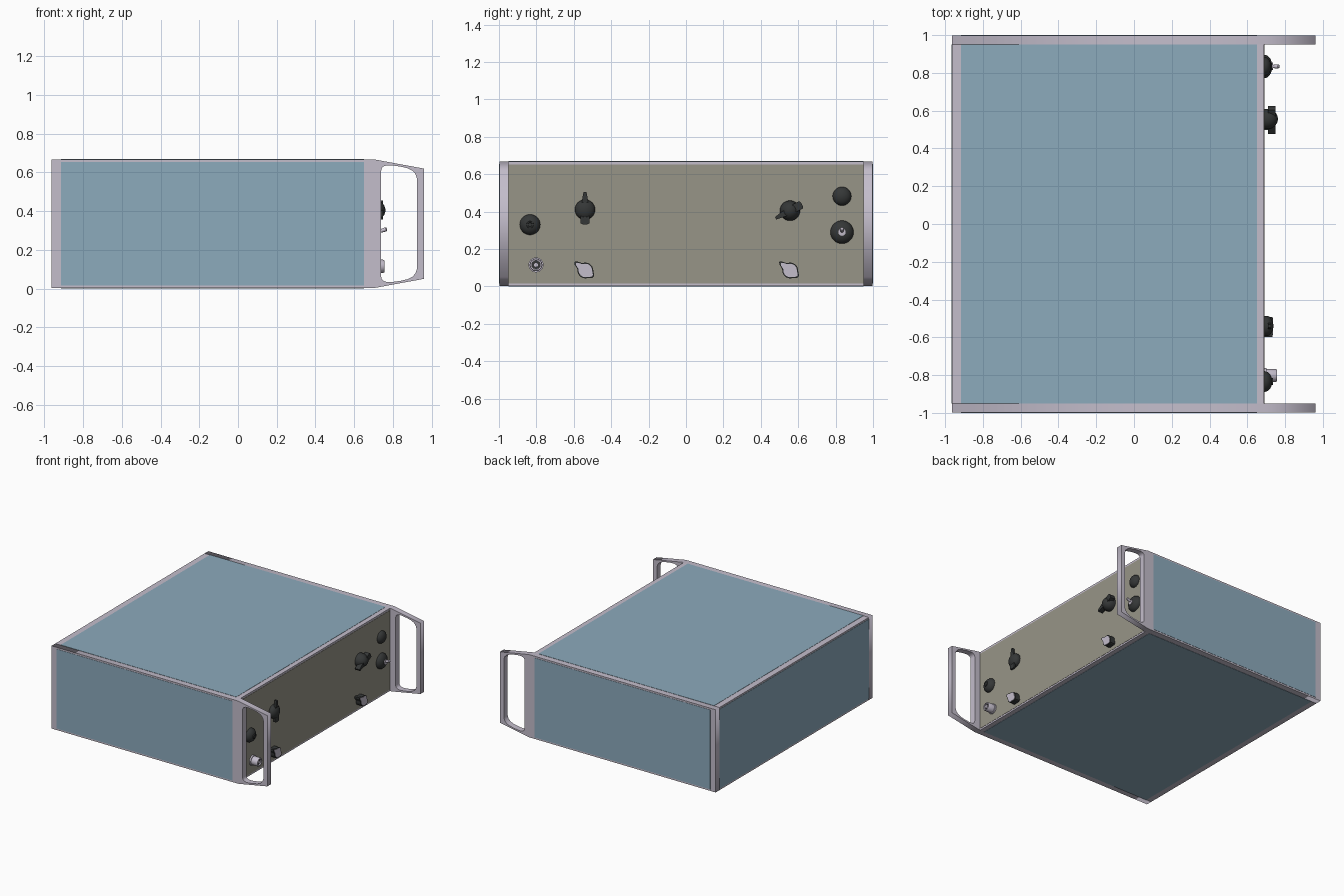
import bpy, bmesh, math
from mathutils import Matrix, Vector

if "Cube" in bpy.data.objects:
    bpy.data.objects.remove(bpy.data.objects["Cube"])


def material(name, rgb):
    m = bpy.data.materials.new(name)
    m.diffuse_color = (*rgb, 1)
    m.use_nodes = True
    m.node_tree.nodes["Principled BSDF"].inputs["Base Color"].default_value = m.diffuse_color
    return m


LAVENDER = material("lavender_grey_metal", (0.55, 0.51, 0.60))
BLUE = material("steel_blue_cover", (0.265, 0.405, 0.505))
OLIVE = material("olive_grey_face", (0.31, 0.30, 0.245))
BLACK = material("black_plastic", (0.035, 0.038, 0.038))

H = 0.67        # case height
FACE = 0.69     # x of the control face


def finish(name, bm, mat, smooth=False):
    bmesh.ops.recalc_face_normals(bm, faces=bm.faces[:])
    me = bpy.data.meshes.new(name)
    bm.to_mesh(me)
    bm.free()
    me.materials.append(mat)
    ob = bpy.data.objects.new(name, me)
    bpy.context.collection.objects.link(ob)
    if smooth:
        bpy.ops.object.select_all(action='DESELECT')
        ob.select_set(True)
        bpy.context.view_layer.objects.active = ob
        bpy.ops.object.shade_smooth_by_angle(angle=math.radians(40))
    return ob


def box(name, lo, hi, mat):
    lo, hi = Vector(lo), Vector(hi)
    bm = bmesh.new()
    bmesh.ops.create_cube(bm, size=1, matrix=Matrix.Translation((lo + hi) / 2)
                          @ Matrix.Diagonal((*(hi - lo), 1)))
    return finish(name, bm, mat)


def lathe(name, y, z, profile, mat, segs=28):
    """Revolve (x offset, radius) pairs around an axis leaving the face."""
    bm = bmesh.new()
    vs = [bm.verts.new((FACE + x, y + r, z)) for x, r in profile]
    es = [bm.edges.new(p) for p in zip(vs, vs[1:])]
    bmesh.ops.spin(bm, geom=vs + es, cent=(0, y, z), axis=(1, 0, 0),
                   angle=math.tau, steps=segs)
    bmesh.ops.remove_doubles(bm, verts=bm.verts[:], dist=1e-5)
    return finish(name, bm, mat, True)


def prism(name, y, z, outline, x0, x1, mat, angle=0, scale=1.0, taper=1.0):
    """Extrude a yz outline out of the face, turned by angle."""
    c, s = math.cos(angle), math.sin(angle)
    bm = bmesh.new()
    rings = []
    for x, k in ((x0, scale), (x1, scale * taper)):
        rings.append([bm.verts.new((FACE + x, y + k * (u * c - v * s),
                                    z + k * (u * s + v * c))) for u, v in outline])
    a, b = rings
    bm.faces.new(a)
    bm.faces.new(b)
    n = len(outline)
    for i in range(n):
        j = (i + 1) % n
        bm.faces.new((a[i], a[j], b[j], b[i]))
    return finish(name, bm, mat)


def dome(r, h, steps=7):
    return [(h * math.sin(t), r * math.cos(t))
            for t in (i * math.pi / 2 / steps for i in range(steps + 1))]


# Case body with flush cover plates
E = 0.002
box("case_body", (-0.965 + E, -0.95, E), (FACE - E, 0.95, H - E), LAVENDER)
for nm, z0, z1 in (("bottom", 0, 0.01), ("top", H - 0.01, H)):
    box(nm + "_cover", (-0.915, -0.95, z0), (0.65, 0.95, z1), BLUE)
box("rear_cover", (-0.965, -0.95, 0.015), (-0.957, 0.95, 0.655), BLUE)
box("control_face", (FACE - 0.008, -0.95, 0.015), (FACE, 0.95, 0.652), OLIVE)

# Side plates whose ends form the handles
outer = [(-0.965 + E, E), (0.70, E), (0.96, 0.05), (0.96, H - 0.05),
         (0.70, H - E), (-0.965 + E, H - E)]
half = [(0.74, 0.61), (0.743, 0.622), (0.752, 0.631), (0.77, 0.637), (0.80, 0.636),
        (0.84, 0.630), (0.875, 0.622), (0.90, 0.610), (0.917, 0.592), (0.924, 0.57)]
hole = half + [(x, H - z) for x, z in reversed(half)]
for side, nm in ((-1, "front"), (1, "back")):
    cu = bpy.data.curves.new("plate_outline", 'CURVE')
    cu.dimensions, cu.fill_mode, cu.extrude = '2D', 'BOTH', 0.024
    for pts in (outer, hole):
        sp = cu.splines.new('POLY')
        sp.points.add(len(pts) - 1)
        for p, (x, z) in zip(sp.points, pts):
            p.co = (x, z, 0, 1)
        sp.use_cyclic_u = True
    tmp = bpy.data.objects.new("plate_outline", cu)
    bpy.context.collection.objects.link(tmp)
    bpy.context.view_layer.update()
    me = bpy.data.meshes.new_from_object(
        tmp.evaluated_get(bpy.context.evaluated_depsgraph_get()))
    bpy.data.objects.remove(tmp)
    bm = bmesh.new()
    bm.from_mesh(me)
    bmesh.ops.remove_doubles(bm, verts=bm.verts[:], dist=1e-5)
    bm.transform(Matrix.Translation((0, side * 0.974, 0))
                 @ Matrix.Rotation(math.pi / 2, 4, 'X'))
    finish(nm + "_side_plate_with_handle", bm, LAVENDER)
    box(nm + "_side_cover", (-0.915, min(side, side * 0.99), 0.015),
        (0.65, max(side, side * 0.99), 0.655), BLUE)

# Pointer knobs: round body with a tapered bar, narrow end pointing along +u
bar = [(0.095, -0.008), (0.095, 0.008), (0.05, 0.016), (-0.03, 0.024),
       (-0.072, 0.024), (-0.078, 0.012), (-0.078, -0.012), (-0.072, -0.024),
       (-0.03, -0.024), (0.05, -0.016)]
for nm, y, z, ang, h in (("left", -0.54, 0.41, math.pi / 2, 0.048),
                         ("right", 0.556, 0.405, math.radians(208), 0.072)):
    lathe(nm + "_knob_body", y, z, [(0, 0.054), (0.012, 0.054)] +
          [(0.012 + x, r) for x, r in dome(0.054, h - 0.012)], BLACK)
    prism(nm + "_knob_pointer", y, z, bar, 0.02, h - 0.012, BLACK, ang,
          0.92 if nm == "right" else 1)

# Lower dials: black pointed grips with a light face
grip = []
for i in range(40):
    t = i * math.tau / 40
    d = math.remainder(t, math.tau)
    e = math.remainder(t - math.pi, math.tau)
    r = 0.042 + 0.033 * math.exp(-(d / 0.28) ** 2) + 0.014 * math.exp(-(e / 0.35) ** 2)
    grip.append((r * math.cos(t), r * math.sin(t)))
for nm, y in (("left", -0.538), ("right", 0.557)):
    ang = math.radians(142)
    prism(nm + "_dial_grip", y, 0.085, grip, 0, 0.042, BLACK, ang)
    prism(nm + "_dial_face", y, 0.085, grip, 0.038, 0.045, LAVENDER, ang, 0.85)

# Dome buttons
lathe("left_button", -0.834, 0.33, dome(0.055, 0.042), BLACK)
lathe("left_button_ring", -0.834, 0.33, [(0.035, 0.02), (0.045, 0.018),
      (0.045, 0.012), (0.041, 0.010), (0.041, 0)], BLACK)
lathe("right_button", 0.834, 0.482, dome(0.05, 0.036), BLACK)

# Toggle switch: domed base, collar and tilted lever
lathe("toggle_base", 0.834, 0.29, dome(0.062, 0.042), BLACK)
lathe("toggle_collar", 0.834, 0.29, [(0.03, 0.02), (0.046, 0.02), (0.048, 0)], LAVENDER, 16)
lever = lathe("toggle_lever", 0, 0, [(-FACE, 0.008), (0.042 - FACE, 0.011),
              (0.047 - FACE, 0.007), (0.048 - FACE, 0)], LAVENDER, 16)
lever.location = (FACE + 0.034, 0.834, 0.293)
lever.rotation_euler = (0, math.radians(-18), 0)

# Socket connector: flange, barrel, dark bore and centre pin
y, z = -0.802, 0.115
lathe("socket_barrel", y, z, [(0, 0.04), (0.012, 0.04), (0.012, 0.034), (0.06, 0.034),
      (0.066, 0.031), (0.066, 0.023), (0.05, 0.023), (0.05, 0)], LAVENDER)
lathe("socket_bore", y, z, [(0.05, 0.0225), (0.053, 0.0225), (0.053, 0)], BLACK)
lathe("socket_pin", y, z, [(0.05, 0.013), (0.064, 0.013), (0.064, 0)], LAVENDER, 16)
